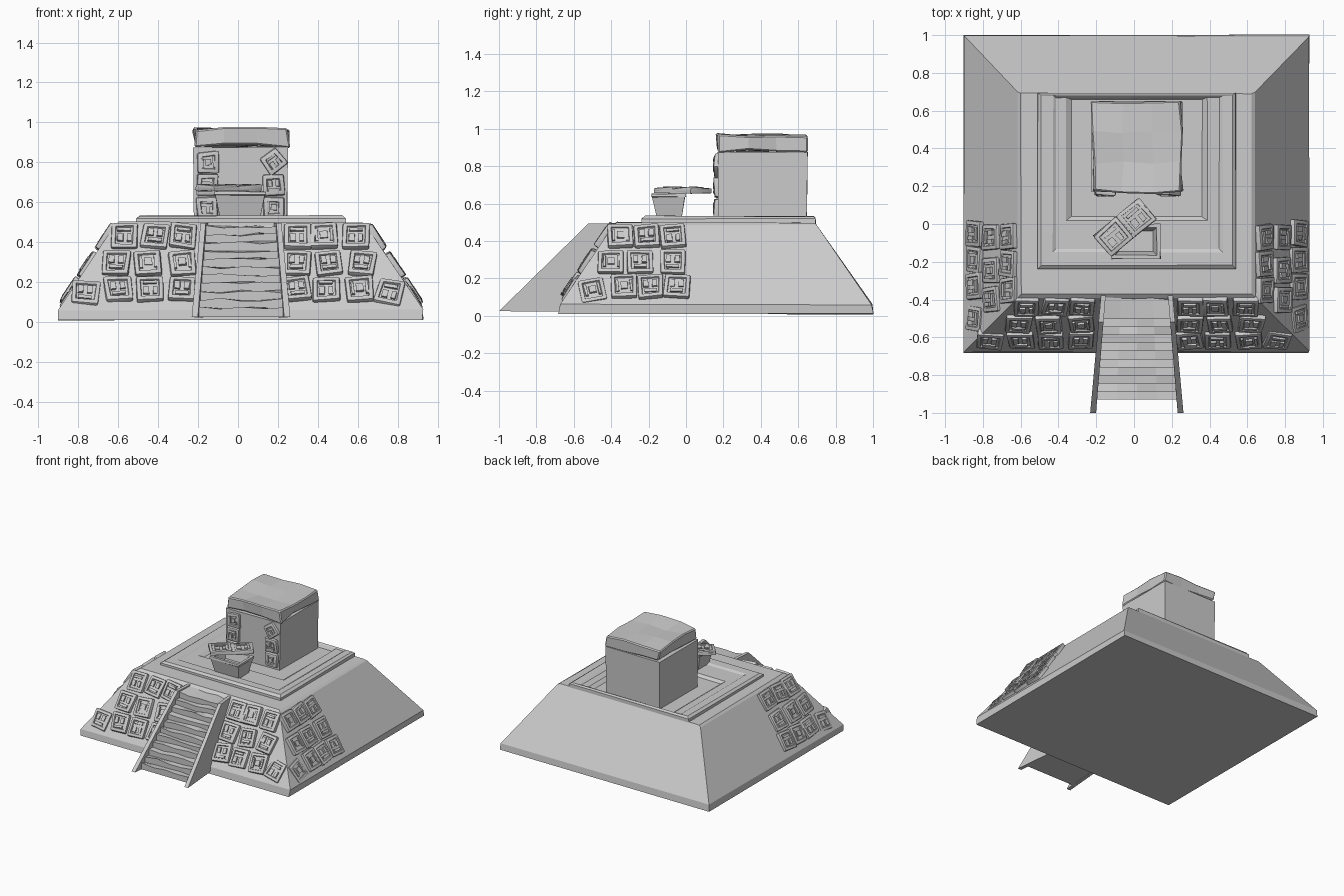
import bpy, bmesh, math, random
from mathutils import Matrix, Vector

if "Cube" in bpy.data.objects:
    bpy.data.objects.remove(bpy.data.objects["Cube"])

random.seed(4)


def finish(bm, name, smooth=None):
    bmesh.ops.recalc_face_normals(bm, faces=bm.faces[:])
    me = bpy.data.meshes.new(name)
    bm.to_mesh(me)
    bm.free()
    ob = bpy.data.objects.new(name, me)
    bpy.context.collection.objects.link(ob)
    if smooth:
        bpy.context.view_layer.objects.active = ob
        ob.select_set(True)
        bpy.ops.object.shade_smooth_by_angle(angle=math.radians(smooth))
        ob.select_set(False)
    return ob


def jitter(verts, a):
    for v in verts:
        v.co += Vector([random.uniform(-a, a) for _ in range(3)])


def loft(name, rects, wobble=0.0):
    """Stack of rectangles (x0, x1, y0, y1, z), capped at both ends."""
    bm = bmesh.new()
    rings = [[bm.verts.new(p) for p in ((a, c, z), (b, c, z), (b, d, z), (a, d, z))]
             for a, b, c, d, z in rects]
    for r, s in zip(rings, rings[1:]):
        for i in range(4):
            j = (i + 1) % 4
            bm.faces.new((r[i], r[j], s[j], s[i]))
    bm.faces.new(rings[0])
    bm.faces.new(rings[-1])
    jitter(bm.verts, wobble)
    return finish(bm, name)


def add_box(bm, size, mat, wobble=0.0, bevel=0.0):
    """Box inside bm, returns its top (+z local) face after an optional bevel."""
    tmp = bmesh.new()
    bmesh.ops.create_cube(tmp, size=1, matrix=Matrix.Diagonal((*size, 1)))
    jitter(tmp.verts, wobble)
    if bevel:
        bmesh.ops.bevel(tmp, geom=tmp.edges[:], offset=bevel, segments=2, profile=0.6, affect='EDGES')
        tmp.normal_update()
        top = max(tmp.faces, key=lambda f: f.normal.z * f.calc_area())
        # carved hollow with a raised rim
        bmesh.ops.inset_region(tmp, faces=[top], thickness=0.014, depth=0)
        bmesh.ops.inset_region(tmp, faces=[top], thickness=0.004, depth=-0.008)
    tmp.transform(mat)
    me = bpy.data.meshes.new("tmp")
    tmp.to_mesh(me)
    tmp.free()
    bm.from_mesh(me)
    bpy.data.meshes.remove(me)


def add_tile(bm, frame, w, h, t=0.05):
    """Worn stone tile with an abstract carved relief."""
    add_box(bm, (w, h, t), frame, 0.006, 0.011)
    relief = random.choice((
        ((-.18, .1, .2, .3), (.17, .1, .2, .3), (0, -.22, .5, .13)),
        ((0, .0, .28, .28), (-.27, 0, .1, .5), (.27, 0, .1, .5)),
        ((0, .22, .5, .12), (-.15, -.12, .22, .3), (.18, -.12, .16, .3))))
    for x, y, a, b in relief:
        add_box(bm, (w * a, h * b, 0.014),
                frame @ Matrix.Translation((x * w, y * h, t / 2 - 0.004)), 0.002)


def frame_at(p, u, n, rot=0.0):
    """Tile frame: origin p, horizontal axis u, outward normal n."""
    u, n = Vector(u).normalized(), Vector(n).normalized()
    v = n.cross(u)
    m = Matrix((u, v, n)).transposed().to_4x4()
    return Matrix.Translation(p) @ m @ Matrix.Rotation(rot, 4, 'Z')


# Sloping base
loft("pyramid_base", [(-.90, .925, -.68, 1.0, .01), (-.90, .925, -.675, .995, .06),
                      (-.62, .64, -.39, .70, .485), (-.60, .62, -.37, .69, .50)], 0.004)

# Stepped platform with sunken court
loft("platform", [(-.51, .54, -.24, .695, .48), (-.51, .54, -.24, .695, .52),
                  (-.49, .52, -.22, .68, .533), (-.43, .47, -.15, .68, .533),
                  (-.41, .45, -.13, .67, .522), (-.36, .39, .02, .67, .522),
                  (-.33, .36, .04, .66, .503)], 0.003)

# Shrine block
loft("shrine_wall", [(-.22, .245, .17, .645, .49), (-.225, .25, .17, .65, .875)], 0.002)

# Uneven roof slab
bm = bmesh.new()
bmesh.ops.create_cube(bm, size=1)
bmesh.ops.subdivide_edges(bm, edges=[e for e in bm.edges if abs(e.verts[0].co.z - e.verts[1].co.z) < .1],
                          cuts=2, use_grid_fill=True)
bmesh.ops.scale(bm, vec=(.475, .475, .09), verts=bm.verts)
bmesh.ops.translate(bm, vec=(.016, .405, .925), verts=bm.verts)
jitter(bm.verts, 0.011)
roof = finish(bm, "shrine_roof")
mod = roof.modifiers.new("worn_edges", 'BEVEL')
mod.width = 0.008
mod.segments = 1

# Offering bowl, hollow
loft("offering_bowl", [(-.09, .11, -.155, -.025, .52), (-.115, .135, -.18, -.005, .635),
                       (-.12, .14, -.185, 0, .638), (-.12, .14, -.185, 0, .652),
                       (-.10, .12, -.165, -.02, .652), (-.08, .10, -.145, -.035, .59)], 0.002)

# Carved slab lying across the bowl
bm = bmesh.new()
slab = Matrix.Translation((-.048, -.018, .668)) @ Matrix.Rotation(math.radians(40), 4, 'Z')
add_box(bm, (.31, .145, .022), slab, 0.004)
for s in (-1, 1):
    add_tile(bm, slab @ Matrix.Translation((s * .078, 0, .003)), .155, .148, .032)
finish(bm, "offering_slab", 35)

# Stairs: tapering flight between two cheek walls
CX = .015


def half_width(y, bottom, top):
    return bottom + (top - bottom) * (y + 1) / .62


bm = bmesh.new()
N, cols = 11, 4
prof = [(-.93, .025)]
for i in range(N):
    y, z = -.93 + .47 * i / N, .03 + .45 * (i + 1) / N
    prof += [(y, z), (-.93 + .47 * (i + 1) / N, z)]
prof[-1] = (-.37, prof[-1][1])
prof.append((-.37, .025))
rows = []
for k in range(cols + 1):
    row = []
    for i, (y, z) in enumerate(prof):
        w = half_width(y, .22, .17)
        dz = random.uniform(-.009, .009) if 0 < i < len(prof) - 1 else 0
        row.append(bm.verts.new((CX + w * (2 * k / cols - 1), y, z + dz)))
    rows.append(row)
for r, s in zip(rows, rows[1:]):
    for i in range(len(prof)):
        j = (i + 1) % len(prof)
        bm.faces.new((r[i], r[j], s[j], s[i]))
bm.faces.new(rows[0])
bm.faces.new(rows[-1])
finish(bm, "stair_steps")

for side, label in ((-1, "left"), (1, "right")):
    bm = bmesh.new()
    outline = [(-1, .025), (-.52, .495), (-.37, .495), (-.37, .02)]
    a = [bm.verts.new((CX + side * half_width(y, .247, .19), y, z)) for y, z in outline]
    b = [bm.verts.new((CX + side * half_width(y, .216, .165), y, z)) for y, z in outline]
    bm.faces.new(a)
    bm.faces.new(b)
    for i in range(4):
        j = (i + 1) % 4
        bm.faces.new((a[i], a[j], b[j], b[i]))
    finish(bm, "stair_cheek_" + label)

# Carved tiles on the front slope
bm = bmesh.new()
front = {.425: (-.57, -.415, -.275, .295, .43, .59),
         .29: (-.61, -.45, -.28, .295, .455, .62),
         .16: (-.765, -.60, -.44, -.28, .295, .44, .61, .76)}
for z, xs in front.items():
    for x in xs:
        p = (x, -.675 + (z - .06) * .67, z - (.02 if abs(x) > .7 else 0))
        add_tile(bm, frame_at(p, (1, 0, 0), (0, -.83, .56), random.uniform(-.12, .12) - (.1 if abs(x) > .7 else 0)),
                 .135, .142)
finish(bm, "front_tiles", 35)

# Carved tiles on the side slopes
rows = {.42: (-.35, -.21, -.07), .28: (-.40, -.245, -.07), .15: (-.50, -.33, -.19, -.05)}
for side, label in ((-1, "left"), (1, "right")):
    bm = bmesh.new()
    for z, ys in rows.items():
        for y in ys:
            x = CX + side * (.91 - (z - .06) * .665)
            add_tile(bm, frame_at((x, y, z - (.02 if y < -.45 else 0)), (0, side, 0), (side * .83, 0, .56),
                                  random.uniform(-.12, .12) + (side * .15 if y < -.45 else 0)), .135, .142)
    finish(bm, label + "_tiles", 35)

# Carved tiles framing the shrine front
bm = bmesh.new()
for x, z, r in ((-.15, .80, .05), (-.155, .685, -.05), (-.155, .575, .03),
                (.18, .805, .65), (.18, .685, .04), (.18, .575, -.04)):
    add_tile(bm, frame_at((x, .172, z), (1, 0, 0), (0, -1, 0), r), .105, .108, .045)
finish(bm, "shrine_tiles", 35)
